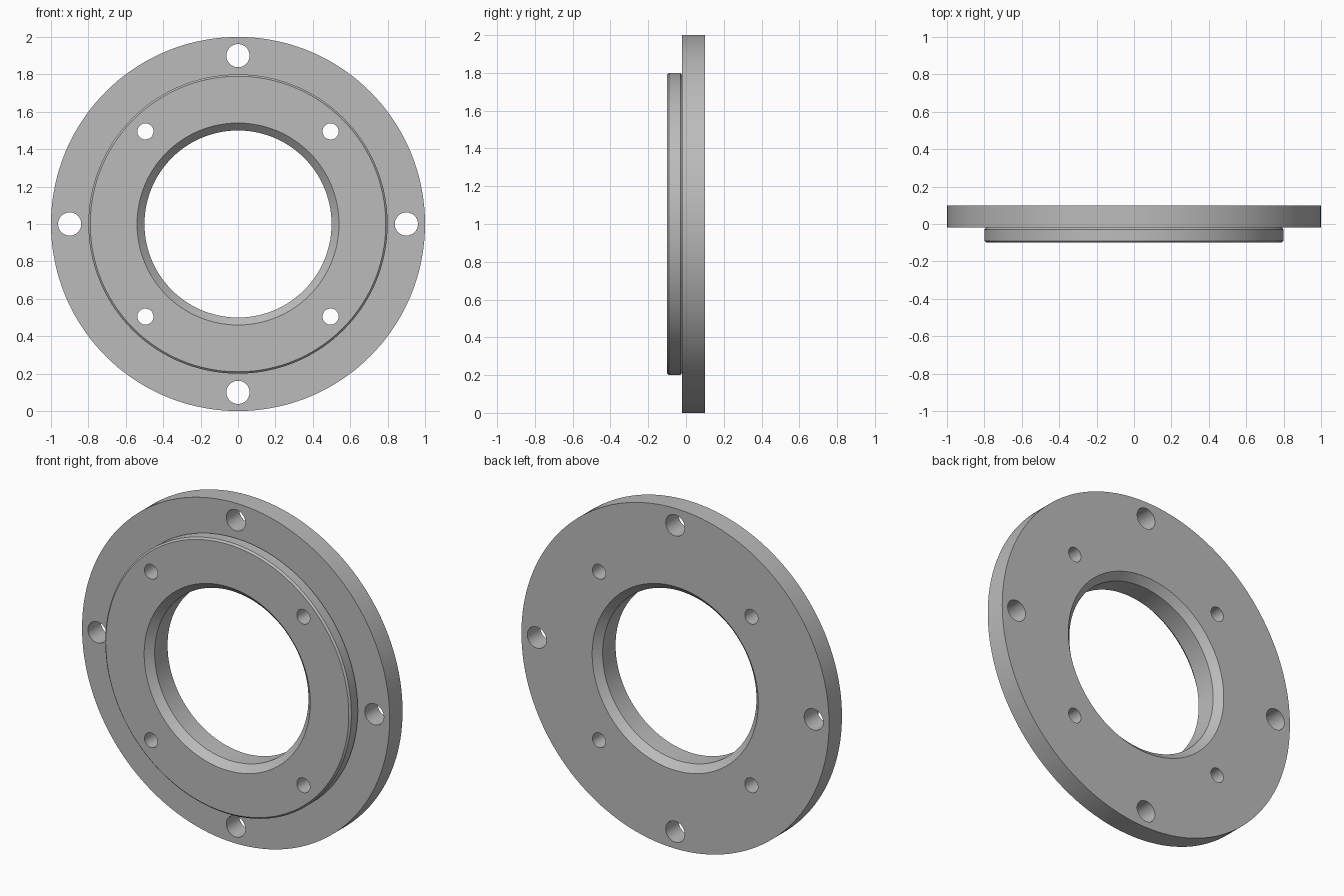
import bpy, bmesh, math
from mathutils import Matrix, Vector

cube = bpy.data.objects.get("Cube")
if cube:
    bpy.data.objects.remove(cube, do_unlink=True)

# One plain machined-metal colour
steel = bpy.data.materials.new("steel grey")
steel.use_nodes = True
steel.diffuse_color = (0.5, 0.5, 0.5, 1)
steel.node_tree.nodes["Principled BSDF"].inputs["Base Color"].default_value = (0.5, 0.5, 0.5, 1)


def add_object(name, bm):
    mesh = bpy.data.meshes.new(name)
    bmesh.ops.recalc_face_normals(bm, faces=bm.faces)
    bm.to_mesh(mesh)
    bm.free()
    mesh.materials.append(steel)
    obj = bpy.data.objects.new(name, mesh)
    bpy.context.collection.objects.link(obj)
    return obj


def lathe(name, profile, steps):
    """Spin a closed (radius, y) profile around the y axis."""
    bm = bmesh.new()
    verts = [bm.verts.new((r, y, 1)) for r, y in profile]
    edges = [bm.edges.new((v, verts[i - 1])) for i, v in enumerate(verts)]
    bmesh.ops.spin(bm, geom=verts + edges, cent=(0, 0, 1), axis=(0, 1, 0),
                   angle=math.tau, steps=steps, use_merge=True)
    bmesh.ops.remove_doubles(bm, verts=bm.verts, dist=0.0001)
    return add_object(name, bm)


# Flange with stepped boss and a bore chamfered at both ends
BORE, RIM, BOSS, FLANGE = 0.5, 0.54, 0.8, 1.0
FRONT, STEP, BACK = -0.1, -0.02, 0.1
BEVEL = 0.01
flange = lathe("flange_ring", [
    (BORE, FRONT + 0.04), (RIM, FRONT),
    (BOSS - BEVEL, FRONT), (BOSS, FRONT + BEVEL),
    (BOSS, STEP - BEVEL), (BOSS - BEVEL, STEP),
    (FLANGE, STEP), (FLANGE, BACK),
    (RIM, BACK), (BORE, BACK - 0.04)], 144)

# Bolt holes: four large ones on the rim, four small ones on the diagonals
bm = bmesh.new()
for radius, circle, start in ((0.062, 0.9, 0), (0.043, 0.7, math.pi / 4)):
    for i in range(4):
        a = start + i * math.pi / 2
        place = Matrix.Translation(Vector((circle * math.cos(a), 0, 1 + circle * math.sin(a))))
        bmesh.ops.create_cone(bm, cap_ends=True, segments=40, radius1=radius,
                              radius2=radius, depth=0.6,
                              matrix=place @ Matrix.Rotation(math.pi / 2, 4, 'X'))
cutter = add_object("bolt_hole_cutter", bm)
cutter.hide_render = True

bpy.context.view_layer.objects.active = flange
flange.select_set(True)
cut = flange.modifiers.new("bolt holes", 'BOOLEAN')
cut.operation = 'DIFFERENCE'
cut.solver = 'EXACT'
cut.object = cutter
bpy.ops.object.modifier_apply(modifier=cut.name)
bpy.data.objects.remove(cutter, do_unlink=True)

bpy.ops.object.select_all(action='DESELECT')
flange.select_set(True)
bpy.ops.object.shade_smooth_by_angle(angle=math.radians(30))
